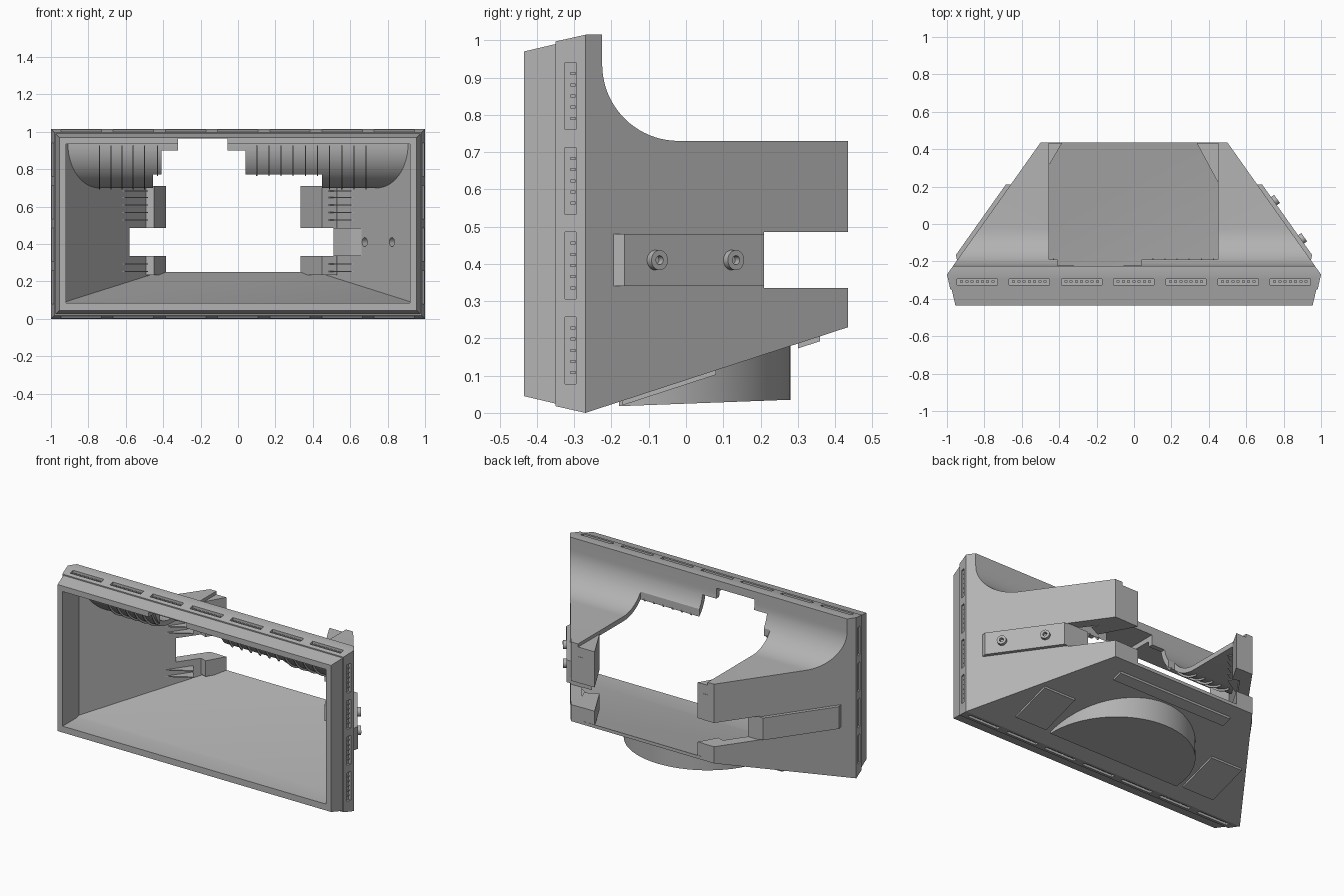
import bpy, bmesh, math
from mathutils import Vector, Matrix

cube = bpy.data.objects.get("Cube")
if cube:
    bpy.data.objects.remove(cube)

grey = bpy.data.materials.new("matte grey")
grey.use_nodes = True
grey.diffuse_color = (0.45, 0.45, 0.45, 1)
grey.node_tree.nodes["Principled BSDF"].inputs["Base Color"].default_value = grey.diffuse_color


def finish(name, bm):
    bmesh.ops.recalc_face_normals(bm, faces=bm.faces)
    me = bpy.data.meshes.new(name)
    bm.to_mesh(me)
    bm.free()
    me.materials.append(grey)
    ob = bpy.data.objects.new(name, me)
    bpy.context.collection.objects.link(ob)
    return ob


def add_prism(bm, pts, axis, lo, hi):
    """Extrude a (y, z) outline along x, or an (x, y) outline along z."""
    place = (lambda p, t: (t, p[0], p[1])) if axis == "x" else (lambda p, t: (p[0], p[1], t))
    a = [bm.verts.new(place(p, lo)) for p in pts]
    b = [bm.verts.new(place(p, hi)) for p in pts]
    bm.faces.new(a)
    bm.faces.new(b[::-1])
    n = len(pts)
    for i in range(n):
        bm.faces.new((a[i], a[(i + 1) % n], b[(i + 1) % n], b[i]))


def prism(name, pts, axis, lo, hi):
    bm = bmesh.new()
    add_prism(bm, pts, axis, lo, hi)
    return finish(name, bm)


def add_box(bm, x0, x1, y0, y1, z0, z1):
    add_prism(bm, [(x0, y0), (x1, y0), (x1, y1), (x0, y1)], "z", z0, z1)


def box(name, *dims):
    bm = bmesh.new()
    add_box(bm, *dims)
    return finish(name, bm)


def combine(ob, tool, op):
    """Apply a boolean and throw the tool away."""
    mod = ob.modifiers.new("cut", "BOOLEAN")
    mod.object, mod.operation, mod.solver = tool, op, "EXACT"
    tool.hide_render = True
    bpy.context.view_layer.update()
    me = bpy.data.meshes.new_from_object(ob.evaluated_get(bpy.context.evaluated_depsgraph_get()))
    ob.modifiers.clear()
    ob.data = me
    bpy.data.objects.remove(tool)
    return ob


def smooth(ob):
    bpy.ops.object.select_all(action="DESELECT")
    ob.select_set(True)
    bpy.context.view_layer.objects.active = ob
    bpy.ops.object.shade_smooth_by_angle(angle=math.radians(25))


def arc(r, a0=270, a1=180, n=20, cy=-0.02, cz=0.935):
    """Cove curve as (y, z) points."""
    angs = [math.radians(a0 + (a1 - a0) * i / n) for i in range(n + 1)]
    return [(cy + r * math.cos(a), cz + r * math.sin(a)) for a in angs]


def mirrored(pts):
    return pts + [(-x, y) for x, y in reversed(pts)]


def wall_x(y):
    return 1 - 0.5 * (y + 0.27) / 0.705


def floor_z(y):
    return 0.326 * (y + 0.27)


BACK = 0.435

# Outer body: side profile crossed with the tapering plan
profile = [(-0.435, 0.045), (-0.35, 0.025), (-0.35, 0.018), (-0.27, 0), (BACK, 0.23), (BACK, 0.73)]
profile += arc(0.205) + [(-0.225, 1.015), (-0.27, 1.015), (-0.35, 0.997), (-0.35, 0.99), (-0.435, 0.97)]
shell = prism("bezel_shell", profile, "x", -1.2, 1.2)
plan = mirrored([(0.955, -0.435), (0.975, -0.35), (0.982, -0.35), (1, -0.27), (0.5, BACK)])
combine(shell, prism("plan_tool", plan, "z", -0.2, 1.3), "INTERSECT")

# Hollow interior
hollow = prism("hollow", [(-0.6, 0.085), (-0.3, 0.085), (BACK, 0.25), (0.5, 0.265), (0.5, 0.70)]
               + arc(0.235) + [(-0.6, 0.935)], "x", -1.3, 1.3)
inner_plan = mirrored([(0.92, -0.6), (0.92, -0.27), (wall_x(0.5) - 0.08, 0.5)])
combine(hollow, prism("inner_plan", inner_plan, "z", -0.3, 1.4), "INTERSECT")
combine(shell, hollow, "DIFFERENCE")

# Rear opening, stepped notch, side slots
for dims in ((-0.455, 0.45, -0.19, 0.6, 0.65, 0.92),
             (-0.41, 0.04, -0.262, 0.6, 0.66, 0.9),
             (-0.32, -0.055, -0.6, 0.6, 0.67, 0.965),
             (-1.2, 1.2, 0.21, 0.6, 0.335, 0.485)):
    combine(shell, box("opening", *dims), "DIFFERENCE")

# Recessed vents round the bezel, with small slats inside
vents, slats = bmesh.new(), bmesh.new()
for i in range(7):
    x = -0.838 + i * 0.279
    for z0, z1, s0, s1 in ((0.988, 1.1, 0.98, 0.998), (-0.1, 0.027, 0.017, 0.035)):
        add_box(vents, x - 0.108, x + 0.108, -0.325, -0.295, z0, z1)
        for k in range(-3, 4):
            add_box(slats, x + k * 0.028 - 0.008, x + k * 0.028 + 0.008, -0.312, -0.302, s0, s1)
for side in (-1, 1):
    for i in range(4):
        z = 0.168 + i * 0.2275
        x0, x1 = sorted((side * 0.978, side * 1.1))
        add_box(vents, x0, x1, -0.325, -0.295, z - 0.09, z + 0.09)
        x0, x1 = sorted((side * 0.97, side * 0.985))
        for k in range(-2, 3):
            add_box(slats, x0, x1, -0.31, -0.297, z + k * 0.03 - 0.004, z + k * 0.03 + 0.004)
combine(shell, finish("vent_tool", vents), "DIFFERENCE")
finish("vent_slats", slats)

# Raised side plates with a chamfered front end
normal = Vector((0.816, 0.579, 0))
plate = [(0.945, -0.2), (0.952, -0.165), (0.686, 0.21), (0.64, 0.21), (0.92, -0.2)]
for side, label in ((1, "left"), (-1, "right")):
    prism(label + "_side_plate", [(side * x, y) for x, y in plate], "z", 0.34, 0.48)


def tube(name, r_out, r_in, start, length, origin):
    """Hollow cylinder pointing out of the left wall."""
    bm = bmesh.new()
    rings = []
    turn = Vector((0, 0, 1)).rotation_difference(normal).to_matrix()
    for r, h in ((r_out, start), (r_out, start + length), (r_in, start + length), (r_in, start)):
        rings.append([bm.verts.new(origin + turn @ Vector((r * math.cos(a), r * math.sin(a), h)))
                      for a in (math.tau * k / 24 for k in range(24))])
    for i in range(4):
        a, b = rings[i], rings[(i + 1) % 4]
        for k in range(24):
            bm.faces.new((a[k], a[(k + 1) % 24], b[(k + 1) % 24], b[k]))
    ob = finish(name, bm)
    smooth(ob)


# Fastener bushings on the left plate and their holes inside
for i, y in enumerate((-0.095, 0.11)):
    origin = Vector((wall_x(y), y, 0.41))
    tube("bushing_%d" % (i + 1), 0.027, 0.012, 0, 0.042, origin)
    bm = bmesh.new()
    bmesh.ops.create_cone(bm, cap_ends=True, segments=24, radius1=0.024, radius2=0.024, depth=0.12,
                          matrix=Matrix.Translation(origin - normal * 0.066)
                          @ Vector((0, 0, 1)).rotation_difference(normal).to_matrix().to_4x4())
    combine(shell, finish("hole_tool", bm), "DIFFERENCE")
smooth(shell)

# Inner boss behind the left plate
prism("left_inner_boss", [(0.66, 0.09), (0.60, 0.12), (0.51, 0.208), (0.61, 0.208)], "z", 0.335, 0.485)

# Wedge blocks at the back ends of the side walls
edge = BACK - 0.002
left_wedge = [(0.335, edge), (0.45, 0.22), (0.53, 0.26), (0.46, edge)]
right_wedge = [(-0.385, edge), (-0.45, 0.32), (-0.51, 0.34), (-0.46, edge)]
for label, pts in (("left", left_wedge), ("right", right_wedge)):
    prism(label + "_upper_wedge", pts, "z", 0.485, 0.71)
    prism(label + "_lower_wedge", pts, "z", 0.235, 0.335)

# Thin shelves on the inner walls
bm = bmesh.new()
for side in (-1, 1):
    for z in (0.25, 0.29, 0.525, 0.565, 0.605, 0.645, 0.68):
        add_prism(bm, [(side * 0.63, 0.15), (side * 0.48, 0.24), (side * 0.53, 0.31)], "z", z, z + 0.006)
finish("wall_shelves", bm)

# Vertical ribs under the cove
bm = bmesh.new()
for x in [-0.74, -0.68, -0.62, -0.56, -0.5, -0.43] + [0.1 + 0.065 * k for k in range(10)]:
    end = 224 if abs(x) < 0.46 else 262
    add_prism(bm, arc(0.23, end, 182, 12) + arc(0.247, 182, end, 12), "x", x - 0.003, x + 0.003)
finish("cove_ribs", bm)

# Round wedge foot under the sloping floor
circle = [(0.46 * math.cos(math.tau * k / 64), -0.18 + 0.46 * math.sin(math.tau * k / 64)) for k in range(64)]
foot = prism("round_foot", circle, "z", -0.1, 0.3)
combine(foot, prism("foot_tool", [(-0.18, 0.018), (0.3, 0.036), (0.3, 0.2), (-0.18, 0.04)], "x", -0.6, 0.6),
        "INTERSECT")
smooth(foot)


def floor_panel(name, x0, x1, y0, y1, drop):
    pts = [(y0, floor_z(y0) - drop), (y1, floor_z(y1) - drop),
           (y1, floor_z(y1) + 0.006), (y0, floor_z(y0) + 0.006)]
    prism(name, pts, "x", x0, x1)


# Shallow panels on the underside
floor_panel("left_floor_panel", 0.5, 0.72, -0.17, 0.08, 0.012)
floor_panel("right_floor_panel", -0.72, -0.5, -0.17, 0.08, 0.012)
floor_panel("rear_floor_panel", -0.4, 0.4, 0.3, 0.36, 0.013)
